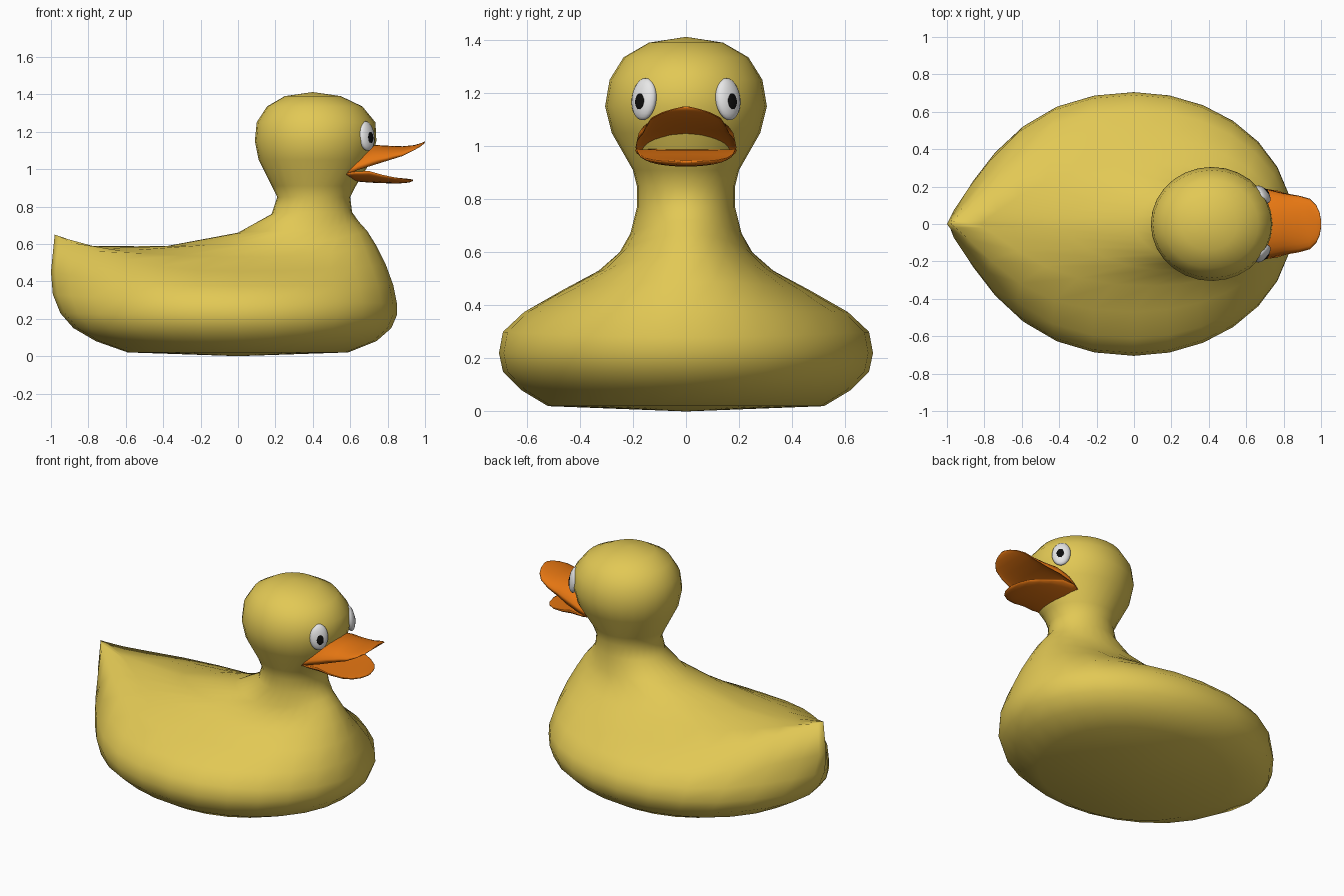
import bpy
import bmesh
from math import sin, cos, pi, radians
from mathutils import Matrix, Vector

cube = bpy.data.objects.get("Cube")
if cube:
    bpy.data.objects.remove(cube)


def material(name, rgb):
    m = bpy.data.materials.new(name)
    m.use_nodes = True
    m.diffuse_color = (*rgb, 1)
    m.node_tree.nodes["Principled BSDF"].inputs["Base Color"].default_value = (*rgb, 1)
    return m


yellow = material("duck yellow", (0.76, 0.58, 0.09))
orange = material("bill orange", (0.78, 0.18, 0.006))
white = material("eye white", (0.85, 0.85, 0.85))
black = material("pupil black", (0.004, 0.004, 0.004))


def finish(bm, name, mat):
    bmesh.ops.recalc_face_normals(bm, faces=bm.faces)
    for f in bm.faces:
        f.smooth = True
    me = bpy.data.meshes.new(name)
    bm.to_mesh(me)
    bm.free()
    me.materials.append(mat)
    ob = bpy.data.objects.new(name, me)
    bpy.context.collection.objects.link(ob)
    return ob


def loft(name, rings, start, end, mat):
    """Skin a stack of closed rings and close both ends with fans."""
    bm = bmesh.new()
    loops = [[bm.verts.new(p) for p in ring] for ring in rings]
    n = len(loops[0])
    for a, b in zip(loops, loops[1:]):
        for i in range(n):
            j = (i + 1) % n
            bm.faces.new((a[i], a[j], b[j], b[i]))
    for loop, tip in ((loops[0], start), (loops[-1], end)):
        v = bm.verts.new(tip)
        for i in range(n):
            bm.faces.new((loop[i], loop[(i + 1) % n], v))
    return finish(bm, name, mat)


# Body, neck and head: one stack of rings, pointed and lifted at the tail
def body_ring(xb, zb, xf, zf, w, zs, cx, point, n=28):
    ring = []
    for i in range(n):
        t = 2 * pi * i / n
        c, s = cos(t), sin(t)
        if c >= 0:
            ring.append((cx + (xf - cx) * c, w * s, zs + (zf - zs) * c * c))
        else:
            ring.append((cx + (xb - cx) * -c, w * s * (1 - point * c ** 4),
                         zs + (zb - zs) * (-c) ** 2.5))
    return ring


# back x, back z, front x, front z, half width, side z, centre x, pointedness
body = [
    (-.59, .02, .59, .02, .52, .02, 0, 0),
    (-.76, .08, .74, .08, .62, .08, 0, 0),
    (-.88, .15, .82, .15, .69, .15, 0, .1),
    (-.95, .23, .85, .22, .705, .22, 0, .35),
    (-.99, .33, .85, .28, .69, .30, 0, .6),
    (-1.0, .45, .83, .38, .61, .375, 0, .82),
    (-.98, .65, .79, .49, .47, .455, 0, .9),
    (-.82, .59, .74, .59, .33, .53, .1, .8),
    (-.40, .585, .69, .67, .25, .60, .25, .5),
    (.0, .66, .645, .72, .21, .67, .35, .2),
    (.18, .76, .61, .77, .185, .77, .4, 0),
]
# height, back x, front x, half width
head = [
    (.85, .21, .60, .185),
    (.91, .18, .63, .20),
    (1.05, .11, .715, .28),
    (1.15, .09, .74, .305),
    (1.25, .10, .735, .288),
    (1.335, .155, .665, .235),
    (1.39, .25, .55, .14),
]
rings = [body_ring(*r) for r in body]
rings += [body_ring(b, z, f, z, w, z, (b + f) / 2, 0) for z, b, f, w in head]
loft("duck_body", rings, (0, 0, 0), (.4, 0, 1.412), yellow)


# Bill halves: lens sections along x (x, half width, edge z, top z, bottom z)
def bill(name, sections, n=24):
    rings = []
    for x, w, edge, top, bottom in sections:
        ring = []
        for i in range(n):
            t = 2 * pi * i / n
            z = top if sin(t) > 0 else bottom
            ring.append((x, w * cos(t), edge + (z - edge) * abs(sin(t))))
        rings.append(ring)
    a, b = sections[0], sections[-1]
    loft(name, rings, (a[0], 0, a[2]), (b[0], 0, b[2]), orange)


bill("upper_bill", [
    (.58, .18, .97, 1.04, .98),
    (.64, .19, .995, 1.10, 1.02),
    (.72, .185, 1.02, 1.13, 1.05),
    (.80, .165, 1.045, 1.125, 1.065),
    (.88, .152, 1.07, 1.122, 1.085),
    (.94, .135, 1.10, 1.128, 1.105),
    (.975, .10, 1.12, 1.138, 1.122),
    (.993, .06, 1.135, 1.145, 1.135),
    (1.0, .02, 1.145, 1.15, 1.143),
])
bill("lower_bill", [
    (.58, .18, .975, .99, .955),
    (.62, .192, .985, .99, .935),
    (.70, .188, .99, .985, .928),
    (.77, .178, .97, .968, .925),
    (.84, .155, .955, .955, .923),
    (.89, .12, .947, .95, .925),
    (.92, .075, .943, .947, .93),
    (.935, .02, .94, .944, .936),
])


# Eyes: flattened balls turned outwards, each with a pupil
def ball(name, centre, yaw, size, mat):
    bm = bmesh.new()
    bmesh.ops.create_uvsphere(bm, u_segments=20, v_segments=12, radius=1)
    turn = Matrix.Rotation(yaw, 4, "Z") @ Matrix.Rotation(radians(-8), 4, "Y")
    bm.transform(Matrix.Translation(centre) @ turn @ Matrix.Diagonal((*size, 1)))
    finish(bm, name, mat)


for side, label in ((1, "left"), (-1, "right")):
    yaw = side * radians(40)
    centre = Vector((.687, side * .158, 1.177))
    normal = Vector((cos(yaw), sin(yaw), 0))
    across = Vector((-sin(yaw), cos(yaw), 0)) * side
    ball(label + "_eye", centre, yaw, (.03, .056, .08), white)
    ball(label + "_pupil", centre + normal * .027 - across * .001 - Vector((0, 0, .006)),
         yaw, (.006, .022, .032), black)
